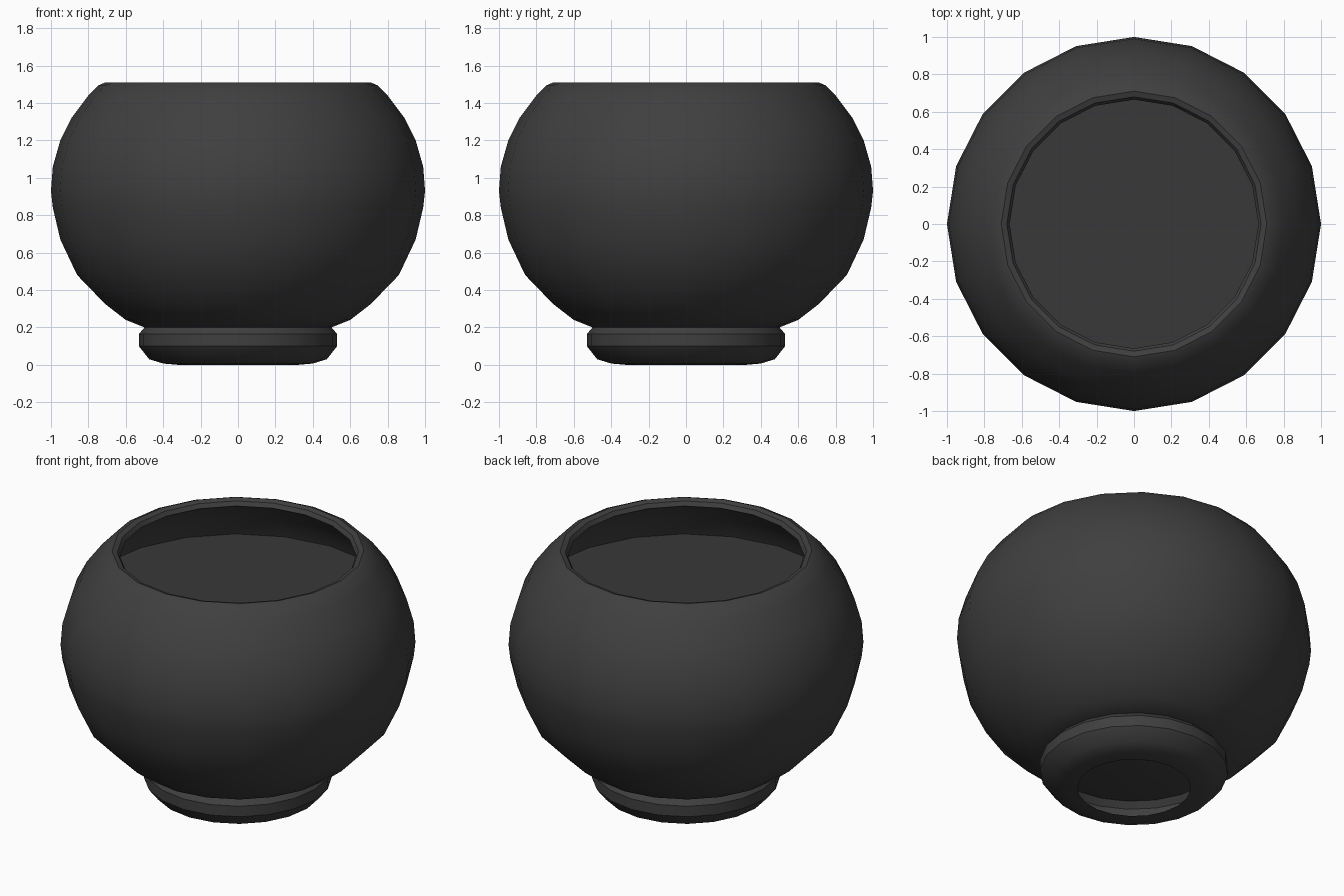
import bpy, bmesh, math

if "Cube" in bpy.data.objects:
    bpy.data.objects.remove(bpy.data.objects["Cube"])

SIDES = 20


def material(name, value):
    m = bpy.data.materials.new(name)
    m.diffuse_color = (value, value, value, 1)
    m.use_nodes = True
    m.node_tree.nodes["Principled BSDF"].inputs["Base Color"].default_value = m.diffuse_color
    return m


def lathe(name, profile, mat, flip=False):
    """Revolve (radius, z) points; a radius of 0 closes with a flat cap."""
    bm = bmesh.new()
    rings = []
    for r, z in profile:
        if r == 0:
            rings.append(None)
            continue
        rings.append([bm.verts.new((r * math.cos(2 * math.pi * i / SIDES),
                                    r * math.sin(2 * math.pi * i / SIDES), z))
                      for i in range(SIDES)])
    for a, b in zip(rings, rings[1:]):
        if a is None:
            bm.faces.new(list(reversed(b)))
        elif b is None:
            bm.faces.new(a)
        else:
            for i in range(SIDES):
                j = (i + 1) % SIDES
                bm.faces.new((a[i], a[j], b[j], b[i]))
    me = bpy.data.meshes.new(name)
    bm.to_mesh(me)
    bm.free()
    ob = bpy.data.objects.new(name, me)
    bpy.context.collection.objects.link(ob)
    me.materials.append(mat)
    bpy.ops.object.select_all(action='DESELECT')
    ob.select_set(True)
    bpy.context.view_layer.objects.active = ob
    bpy.ops.object.shade_smooth_by_angle(angle=math.radians(35))
    return ob


glaze = material("dark_glaze", 0.05)
earth = material("dark_earth", 0.04)

# Round bowl: outer wall, rolled rim, inner wall and floor
outer = [(0, 0.2), (0.50, 0.20), (0.60, 0.24), (0.71, 0.325), (0.86, 0.48),
         (0.95, 0.67), (0.99, 0.84), (1.00, 0.93), (0.99, 1.06),
         (0.95, 1.20), (0.89, 1.32), (0.80, 1.44), (0.745, 1.495)]
rim = [(0.71, 1.51), (0.68, 1.50), (0.665, 1.475)]
inner = [(0.77, 1.41), (0.85, 1.30), (0.91, 1.18), (0.945, 1.05),
         (0.955, 0.93), (0.91, 0.69), (0.82, 0.51), (0.68, 0.365),
         (0.49, 0.25), (0, 0.25)]
lathe("bowl", outer + rim + inner, glaze)

# Hollow foot ring under the bowl
lathe("foot", [(0.32, 0.0), (0.40, 0.007), (0.475, 0.03), (0.53, 0.10),
               (0.53, 0.165), (0.50, 0.20)], glaze)

# Flat soil surface inside the bowl
lathe("soil", [(0.905, 1.19), (0, 1.19)], earth)
